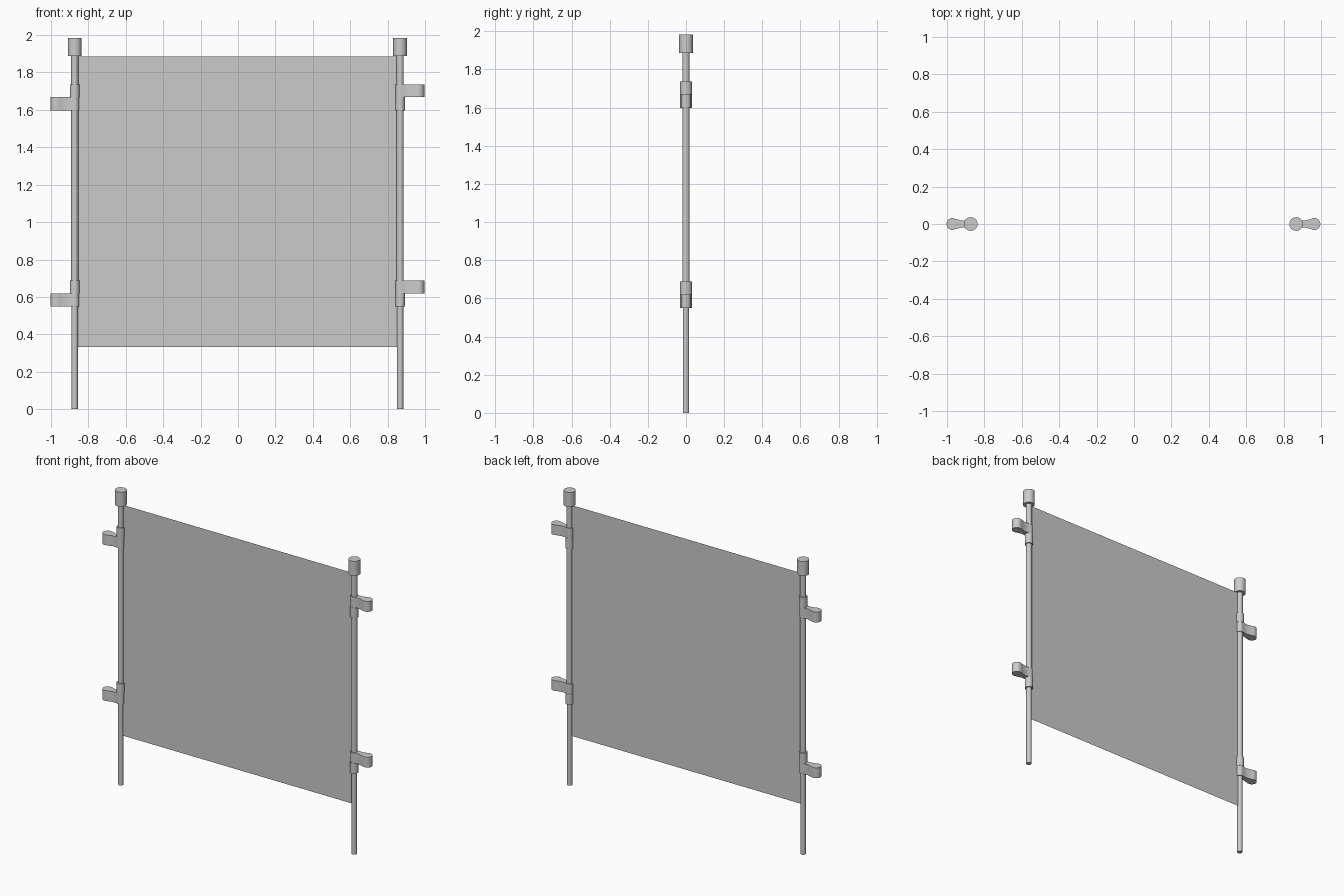
import bpy, bmesh, math

cube = bpy.data.objects.get("Cube")
if cube:
    bpy.data.objects.remove(cube, do_unlink=True)

grey = bpy.data.materials.new("plain grey")
grey.use_nodes = True
grey.diffuse_color = (0.6, 0.6, 0.6, 1)
grey.node_tree.nodes["Principled BSDF"].inputs["Base Color"].default_value = (0.6, 0.6, 0.6, 1)


def prism(name, outline, z0, z1):
    """Extrude a counter-clockwise xy outline from z0 to z1; z0 == z1 is not used."""
    bm = bmesh.new()
    base = bm.faces.new([bm.verts.new((x, y, z0)) for x, y in outline])
    ext = bmesh.ops.extrude_face_region(bm, geom=[base])
    moved = [g for g in ext["geom"] if isinstance(g, bmesh.types.BMVert)]
    bmesh.ops.translate(bm, verts=moved, vec=(0, 0, z1 - z0))
    if not any(f.normal.z < -0.5 for f in bm.faces):
        bm.faces.new([v for v in bm.verts if v not in moved])
    bmesh.ops.recalc_face_normals(bm, faces=bm.faces)
    return finish(name, bm)


def finish(name, bm):
    mesh = bpy.data.meshes.new(name)
    bm.to_mesh(mesh)
    bm.free()
    obj = bpy.data.objects.new(name, mesh)
    bpy.context.collection.objects.link(obj)
    mesh.materials.append(grey)
    bpy.ops.object.select_all(action="DESELECT")
    obj.select_set(True)
    bpy.context.view_layer.objects.active = obj
    bpy.ops.object.shade_smooth_by_angle(angle=math.radians(35))
    return obj


def arc(cx, r, start, end, n):
    steps = [math.radians(start + (end - start) * i / n) for i in range(n + 1)]
    return [(cx + r * math.cos(a), r * math.sin(a)) for a in steps]


def circle(cx, r, n=16):
    return arc(cx, r, 0, 360, n)[:-1]


# Posts with caps and two hinge brackets each
for side, s, px in (("left", 1, 0.867), ("right", -1, -0.873)):
    prism(side + "_post_lower", circle(px, 0.017), 0, 0.6)
    prism(side + "_post_upper", circle(px, 0.019), 0.6, 1.9)
    prism(side + "_cap", circle(px, 0.037), 1.887, 1.984)

    # Dumbbell arm: rounded collar, narrow neck, round knob
    knob = px + s * 0.098
    neck = px + s * 0.046
    half = arc(0, 0.024, 180, 60, 5) + [(0.046, 0.018)] + arc(0.098, 0.032, 120, 0, 5)
    half += [(x, -y) for x, y in reversed(half[1:-1])]
    arm = [(px + s * x, y) for x, y in half]
    for level, z in (("lower", 0.549), ("upper", 1.598)):
        mid, top = z + 0.07, z + 0.139
        arm_z, sleeve_z = ((mid, top), (z, mid)) if s > 0 else ((z, mid), (mid, top))
        prism(f"{side}_{level}_hinge_arm", arm, *arm_z)
        prism(f"{side}_{level}_hinge_sleeve", circle(px, 0.026), *sleeve_z)

# Thin sheet stretched between the posts
bm = bmesh.new()
bm.faces.new([bm.verts.new((x, 0, z)) for x, z in
              ((-0.865, 0.332), (0.86, 0.332), (0.86, 1.886), (-0.865, 1.886))])
finish("sheet_panel", bm)
